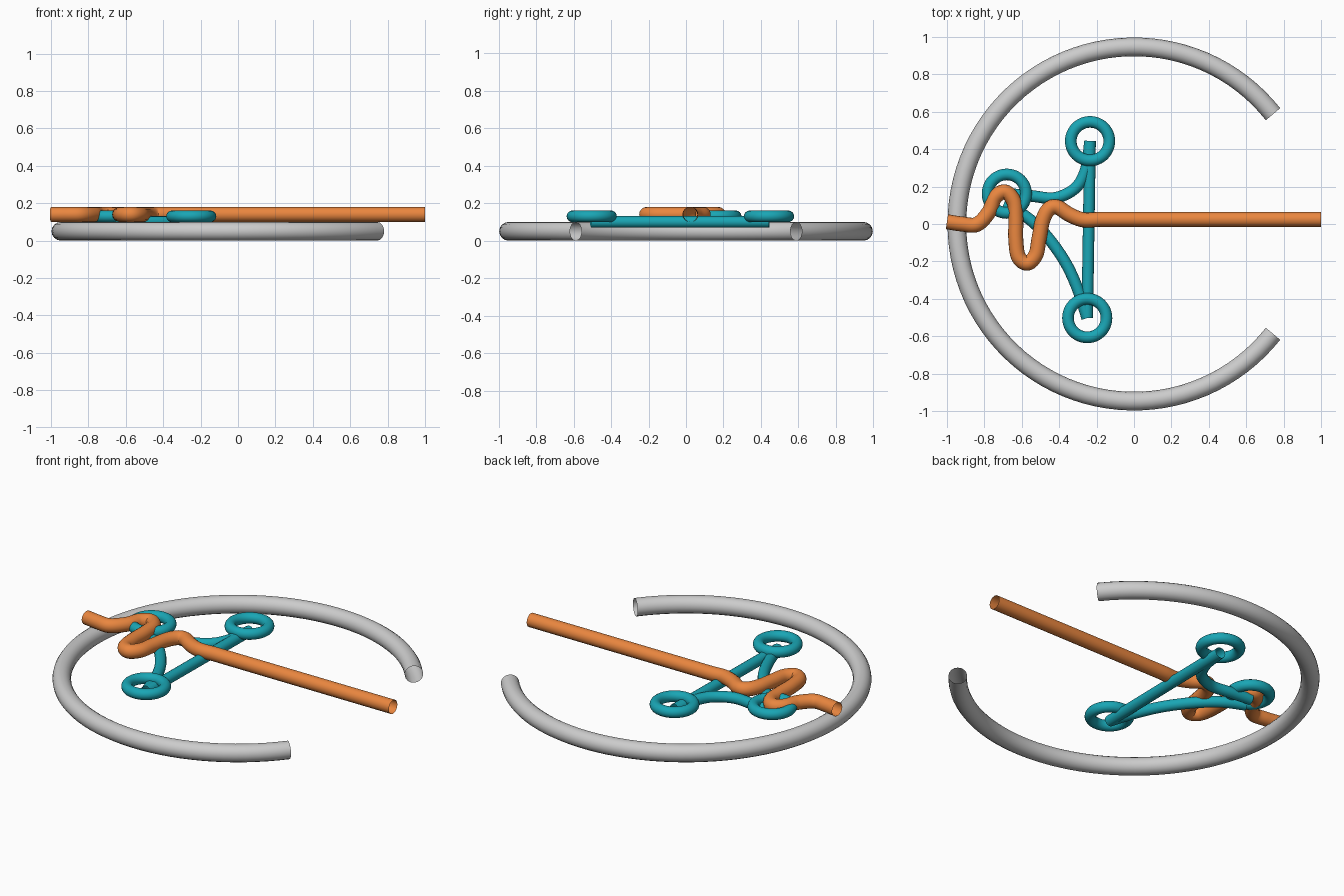
import bpy, math
from mathutils import Vector

if "Cube" in bpy.data.objects:
    bpy.data.objects.remove(bpy.data.objects["Cube"])


def material(name, rgb):
    m = bpy.data.materials.new(name)
    m.diffuse_color = (*rgb, 1)
    m.use_nodes = True
    m.node_tree.nodes["Principled BSDF"].inputs["Base Color"].default_value = m.diffuse_color
    return m


orange = material("orange", (0.82, 0.24, 0.05))
teal = material("teal", (0.01, 0.38, 0.46))


def smooth_path(pts, steps=8):
    # Catmull-Rom samples through the given points
    p = [Vector(q) for q in pts]
    p = [2 * p[0] - p[1]] + p + [2 * p[-1] - p[-2]]
    out = []
    for a, b, c, d in zip(p, p[1:], p[2:], p[3:]):
        for i in range(steps):
            t = i / steps
            out.append(0.5 * (2 * b + (c - a) * t + (2 * a - 5 * b + 4 * c - d) * t * t
                              + (3 * b - a - 3 * c + d) * t ** 3))
    return out + [p[-2]]


def tube(name, pts, z, radius, mat=None):
    # open-ended round tube lying flat at height z
    cu = bpy.data.curves.new(name, 'CURVE')
    cu.dimensions = '3D'
    cu.bevel_depth = radius
    cu.bevel_resolution = 6
    sp = cu.splines.new('POLY')
    sp.points.add(len(pts) - 1)
    for q, v in zip(sp.points, pts):
        q.co = (v[0], v[1], z, 1)
    sp.use_smooth = True
    ob = bpy.data.objects.new(name, cu)
    bpy.context.collection.objects.link(ob)
    if mat:
        cu.materials.append(mat)
    bpy.ops.object.select_all(action='DESELECT')
    ob.select_set(True)
    bpy.context.view_layer.objects.active = ob
    bpy.ops.object.convert(target='MESH')
    bpy.ops.object.shade_smooth_by_angle(angle=math.radians(50))


# open outer ring with its gap on the right
gap = math.radians(38.3)
arc = [gap + (2 * math.pi - 2 * gap) * i / 80 for i in range(81)]
tube("outer_ring", [(0.947 * math.cos(a), 0.947 * math.sin(a)) for a in arc], 0.05, 0.05)

# winding orange rod ending in a long straight run
wiggle = smooth_path([(-1, 0.012), (-0.92, 0), (-0.84, -0.002), (-0.775, 0.065), (-0.745, 0.14),
                      (-0.69, 0.172), (-0.642, 0.12), (-0.632, 0.03), (-0.632, -0.08),
                      (-0.618, -0.175), (-0.57, -0.21), (-0.525, -0.165), (-0.508, -0.08),
                      (-0.488, 0.02), (-0.455, 0.08), (-0.41, 0.09), (-0.345, 0.05),
                      (-0.27, 0.022), (-0.18, 0.025), (-0.1, 0.025)])
tube("winding_rod", wiggle + [Vector((1, 0.025))], 0.14, 0.04, orange)

# three small loops
loops = {"upper_loop": (-0.235, 0.443), "lower_loop": (-0.25, -0.503), "left_loop": (-0.68, 0.162)}
for name, (x, y) in loops.items():
    bpy.ops.mesh.primitive_torus_add(major_radius=0.103, minor_radius=0.031, major_segments=48,
                                     minor_segments=16, location=(x, y, 0.13))
    ob = bpy.context.object
    ob.name = name
    ob.data.materials.append(teal)
    bpy.ops.object.shade_smooth()

# links joining the loops
upper, lower = loops["upper_loop"], loops["lower_loop"]
tube("straight_link", [upper, lower], 0.1, 0.031, teal)
tube("upper_link", smooth_path([upper, (-0.255, 0.30), (-0.31, 0.195), (-0.42, 0.14),
                                (-0.55, 0.15), (-0.68, 0.162)]), 0.1, 0.031, teal)
tube("lower_link", smooth_path([(-0.70, 0.10), (-0.585, 0.045), (-0.475, -0.055), (-0.37, -0.2),
                                (-0.30, -0.35), lower]), 0.1, 0.031, teal)
